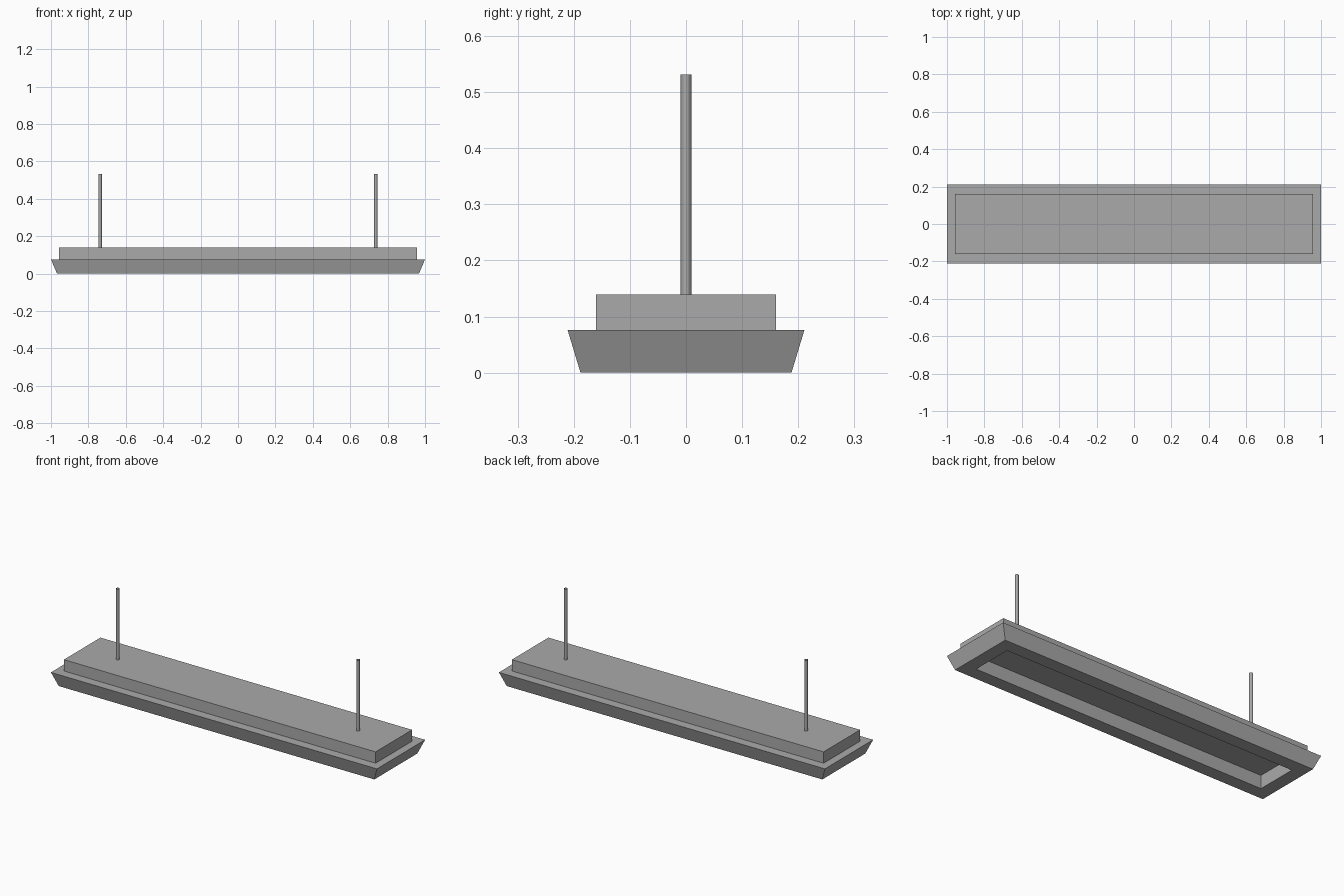
import bpy
import bmesh
from mathutils import Vector

default_cube = bpy.data.objects.get("Cube")
if default_cube:
    bpy.data.objects.remove(default_cube, do_unlink=True)

# Single painted metal finish
GREY = (0.4, 0.4, 0.4, 1.0)
metal = bpy.data.materials.new("grey_metal")
metal.use_nodes = True
metal.diffuse_color = GREY
metal.node_tree.nodes["Principled BSDF"].inputs["Base Color"].default_value = GREY


def add_object(name, bm):
    bmesh.ops.recalc_face_normals(bm, faces=bm.faces)
    mesh = bpy.data.meshes.new(name)
    bm.to_mesh(mesh)
    bm.free()
    mesh.materials.append(metal)
    obj = bpy.data.objects.new(name, mesh)
    bpy.context.collection.objects.link(obj)
    return obj


def tapered_box(bottom, top, z0, z1):
    """Box with separate (half x, half y) sizes at the bottom and the top."""
    bm = bmesh.new()
    bmesh.ops.create_cube(bm, size=2)
    for v in bm.verts:
        half, z = (top, z1) if v.co.z > 0 else (bottom, z0)
        v.co = Vector((v.co.x * half[0], v.co.y * half[1], z))
    return bm


FRAME_TOP = 0.076
HOUSING_TOP = 0.139
ROD_TOP = 0.531

# Flared lamp frame with a long recess in its underside
bm = tapered_box((0.968, 0.188), (1.0, 0.211), 0, FRAME_TOP)
bm.normal_update()
underside = min(bm.faces, key=lambda f: f.calc_center_median().z)
bmesh.ops.inset_region(bm, faces=[underside], thickness=0.102)
recess = bmesh.ops.extrude_discrete_faces(bm, faces=[underside])["faces"][0]
bmesh.ops.translate(bm, verts=recess.verts, vec=(0, 0, FRAME_TOP - 0.003))
add_object("lamp_frame", bm)

# Raised housing on top of the frame
add_object("housing", tapered_box((0.956, 0.16), (0.956, 0.16), FRAME_TOP, HOUSING_TOP))

# Two hollow hanging rods
for side, x in (("left", 0.737), ("right", -0.737)):
    bm = bmesh.new()
    bmesh.ops.create_cone(bm, cap_ends=False, segments=12, radius1=0.0095,
                          radius2=0.0095, depth=ROD_TOP - HOUSING_TOP)
    bmesh.ops.translate(bm, verts=bm.verts, vec=(x, 0, (ROD_TOP + HOUSING_TOP) / 2))
    add_object("hanging_rod_" + side, bm)
